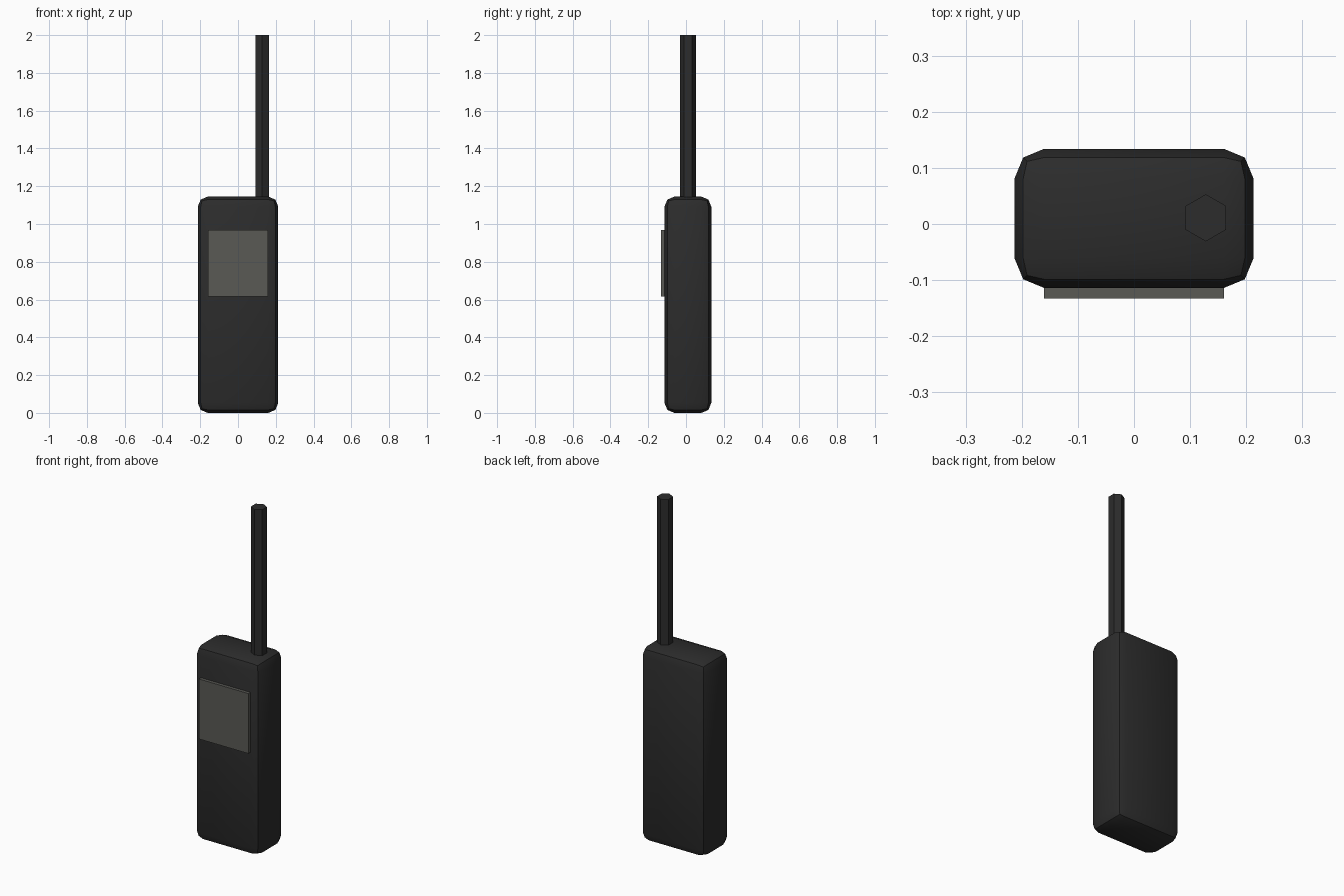
import bpy
import math

if "Cube" in bpy.data.objects:
    bpy.data.objects.remove(bpy.data.objects["Cube"])


def material(name, color):
    mat = bpy.data.materials.new(name)
    mat.diffuse_color = color
    mat.use_nodes = True
    mat.node_tree.nodes["Principled BSDF"].inputs["Base Color"].default_value = mat.diffuse_color
    return mat


def box(name, lo, hi, mat):
    center = [(a + b) / 2 for a, b in zip(lo, hi)]
    bpy.ops.mesh.primitive_cube_add(size=1, location=center)
    ob = bpy.context.object
    ob.name = name
    ob.scale = [b - a for a, b in zip(lo, hi)]
    bpy.ops.object.transform_apply(location=False, rotation=False, scale=True)
    ob.data.materials.append(mat)
    return ob


black = material("black_plastic", (0.025, 0.025, 0.025, 1))
glass = material("screen_grey", (0.1, 0.1, 0.09, 0.7))

# Handset body with two-step rounded edges
body = box("body", (-0.213, -0.114, 0), (0.213, 0.134, 1.145), black)
bevel = body.modifiers.new("rounded_edges", 'BEVEL')
bevel.width = 0.053
bevel.segments = 2
bevel.limit_method = 'NONE'
bpy.ops.object.modifier_apply(modifier=bevel.name)
bpy.ops.object.shade_smooth_by_angle(angle=math.radians(30))

# Raised screen on the front
box("screen", (-0.16, -0.133, 0.615), (0.16, -0.10, 0.967), glass)

# Six-sided antenna
bottom, top = 1.10, 2.0
bpy.ops.mesh.primitive_cylinder_add(vertices=6, radius=0.042, depth=top - bottom,
                                    location=(0.128, 0.011, (bottom + top) / 2))
antenna = bpy.context.object
antenna.name = "antenna"
antenna.data.materials.append(black)
